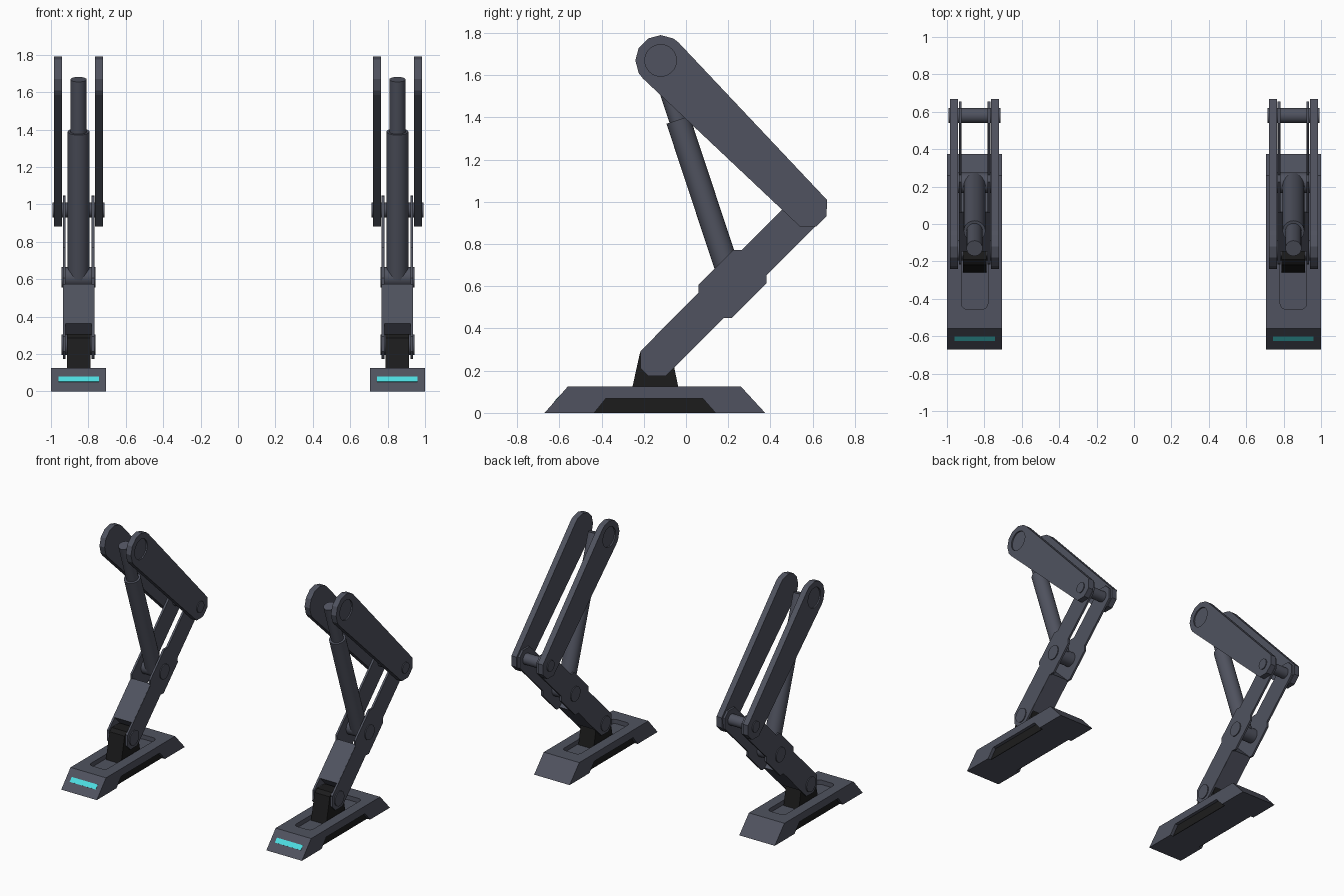
import bpy, bmesh, math
from mathutils import Vector

if "Cube" in bpy.data.objects:
    bpy.data.objects.remove(bpy.data.objects["Cube"])

CX = 0.8525            # sideways centre of each leg
R = math.sqrt(0.5)
HIP, KNEE, ANKLE, PISTON = (-0.12, 1.67), (0.58, 0.97), (-0.14, 0.25), (0.22, 0.61)


def material(name, rgb):
    m = bpy.data.materials.new(name)
    m.diffuse_color = (*rgb, 1)
    m.use_nodes = True
    m.node_tree.nodes["Principled BSDF"].inputs["Base Color"].default_value = m.diffuse_color
    return m


GREY = material("slate grey", (0.08, 0.086, 0.115))
BLACK = material("black", (0.0115, 0.0115, 0.012))
CYAN = material("cyan light", (0.075, 0.73, 0.75))


def finish(name, bm, mat):
    bmesh.ops.recalc_face_normals(bm, faces=bm.faces)
    me = bpy.data.meshes.new(name)
    bm.to_mesh(me)
    bm.free()
    me.materials.append(mat)
    ob = bpy.data.objects.new(name, me)
    bpy.context.collection.objects.link(ob)
    return ob


def activate(ob):
    bpy.ops.object.select_all(action='DESELECT')
    ob.select_set(True)
    bpy.context.view_layer.objects.active = ob


def extrude(name, pts, vec, mat):
    """Extrude a flat outline along a vector."""
    bm = bmesh.new()
    face = bm.faces.new([bm.verts.new(p) for p in pts])
    new = bmesh.ops.extrude_face_region(bm, geom=[face])["geom"]
    bmesh.ops.translate(bm, vec=vec,
                        verts=[v for v in new if isinstance(v, bmesh.types.BMVert)])
    return finish(name, bm, mat)


def prism(name, profile, x0, x1, mat):
    """Extrude a (y, z) profile along x."""
    return extrude(name, [(x0, y, z) for y, z in profile], (x1 - x0, 0, 0), mat)


def rod(name, a, b, radius, mat):
    """Round bar from point a to point b."""
    a, b = Vector(a), Vector(b)
    bm = bmesh.new()
    bmesh.ops.create_cone(bm, cap_ends=True, segments=32, radius1=radius,
                          radius2=radius, depth=(b - a).length)
    bm.transform((b - a).to_track_quat('Z', 'Y').to_matrix().to_4x4())
    bmesh.ops.translate(bm, vec=(a + b) / 2, verts=bm.verts)
    ob = finish(name, bm, mat)
    activate(ob)
    bpy.ops.object.shade_smooth_by_angle(angle=math.radians(35))
    return ob


def pin(name, cx, at, half, radius, mat=GREY):
    return rod(name, (cx - half, *at), (cx + half, *at), radius, mat)


def cut(target, cutter):
    """Subtract the cutter from the target and delete it."""
    cutter.hide_render = True
    mod = target.modifiers.new("cut", 'BOOLEAN')
    mod.operation, mod.object, mod.solver = 'DIFFERENCE', cutter, 'EXACT'
    activate(target)
    bpy.ops.object.modifier_apply(modifier=mod.name)
    bpy.data.objects.remove(cutter)


def along(origin, down, pts):
    """Turn (length, offset) points into (y, z) on a 45 degree limb."""
    k = -1 if down else 1
    return [(origin[0] + R * (s - k * w), origin[1] + R * (k * s + w)) for s, w in pts]


def rounded(cx, cy, hx, hy, r, z):
    """Rounded rectangle outline, flat at height z."""
    pts = []
    for sx, sy, start in ((1, 1, 0), (-1, 1, 90), (-1, -1, 180), (1, -1, 270)):
        for i in range(5):
            t = math.radians(start + i * 22.5)
            pts.append((cx + sx * (hx - r) + r * math.cos(t),
                        cy + sy * (hy - r) + r * math.sin(t), z))
    return pts


L = 1.018
shin_half = [(-0.08, 0.028), (-0.022, 0.084), (0.367, 0.084), (0.392, 0.111),
             (0.628, 0.111), (0.654, 0.084), (L + 0.022, 0.084), (L + 0.08, 0.028)]
SHIN = along(ANKLE, False, shin_half + [(s, -w) for s, w in reversed(shin_half)])
SHIN_BLOCK = along(ANKLE, False, [(0.075, 0.085), (0.375, 0.085), (0.375, -0.085), (0.075, -0.085)])

TL = 0.99
hip_arc = [(0.12 * math.cos(math.radians(a)), 0.12 * math.sin(math.radians(a)))
           for a in range(105, 256, 30)]
THIGH = along(HIP, True, [(0, 0.12)] + hip_arc + [(0, -0.12)] +
              [(TL + 0.034, -0.09), (TL + 0.087, -0.035),
               (TL + 0.087, 0.035), (TL + 0.034, 0.09)])

FOOT = [(-0.67, 0), (-0.56, 0.125), (0.26, 0.125), (0.375, 0),
        (0.14, 0), (0.08, 0.068), (-0.38, 0.068), (-0.435, 0)]
NOTCH = [FOOT[i] for i in (7, 6, 5, 4)]

for tag, cx in (("left", -CX), ("right", CX)):
    # foot with dark panels in its side notches and a light strip on the toe
    foot = prism(f"{tag}_foot", FOOT, cx - 0.1475, cx + 0.1475, GREY)
    cut(foot, extrude("pocket_cutter", rounded(cx, -0.15, 0.071, 0.305, 0.03, 0.092),
                      (0, 0, 0.1), GREY))
    prism(f"{tag}_foot_core", NOTCH, cx - 0.117, cx + 0.117, GREY)
    toe = lambda z, out: (-0.67 + 0.88 * z - 0.75 * out, z + 0.66 * out)
    prism(f"{tag}_toe_light", [toe(0.051, 0.0015), toe(0.079, 0.0015),
                               toe(0.079, -0.003), toe(0.051, -0.003)],
          cx - 0.108, cx + 0.108, CYAN)

    # ankle
    prism(f"{tag}_ankle_block", [(-0.261, 0.09), (-0.218, 0.285), (-0.19, 0.306),
                                 (-0.10, 0.306), (-0.07, 0.285), (-0.03, 0.09)],
          cx - 0.063, cx + 0.063, BLACK)
    pin(f"{tag}_ankle_pin", cx, ANKLE, 0.091, 0.055)

    # side panels of the foot, shin plates, thigh plates with a round hip recess
    for s, side in ((-1, "a"), (1, "b")):
        prism(f"{tag}_foot_panel_{side}", NOTCH, cx + s * 0.117, cx + s * 0.122, BLACK)
        prism(f"{tag}_shin_plate_{side}", SHIN, cx + s * 0.069, cx + s * 0.084, GREY)
        thigh = prism(f"{tag}_thigh_plate_{side}", THIGH, cx + s * 0.088, cx + s * 0.131, GREY)
        cut(thigh, rod("hip_cutter", (cx + s * 0.121, *HIP), (cx + s * 0.2, *HIP), 0.075, GREY))
    prism(f"{tag}_shin_block", SHIN_BLOCK, cx - 0.082, cx + 0.082, GREY)
    pin(f"{tag}_knee_pin", cx, KNEE, 0.138, 0.041)

    # piston
    pin(f"{tag}_piston_pin", cx, PISTON, 0.091, 0.055)
    low, top = Vector((cx, *PISTON)), Vector((cx, -0.13, 1.668))
    d = (top - low).normalized()
    rod(f"{tag}_piston_cylinder", low, low + d * 0.82, 0.058, GREY)
    rod(f"{tag}_piston_rod", low + d * 0.78, top, 0.043, GREY)
